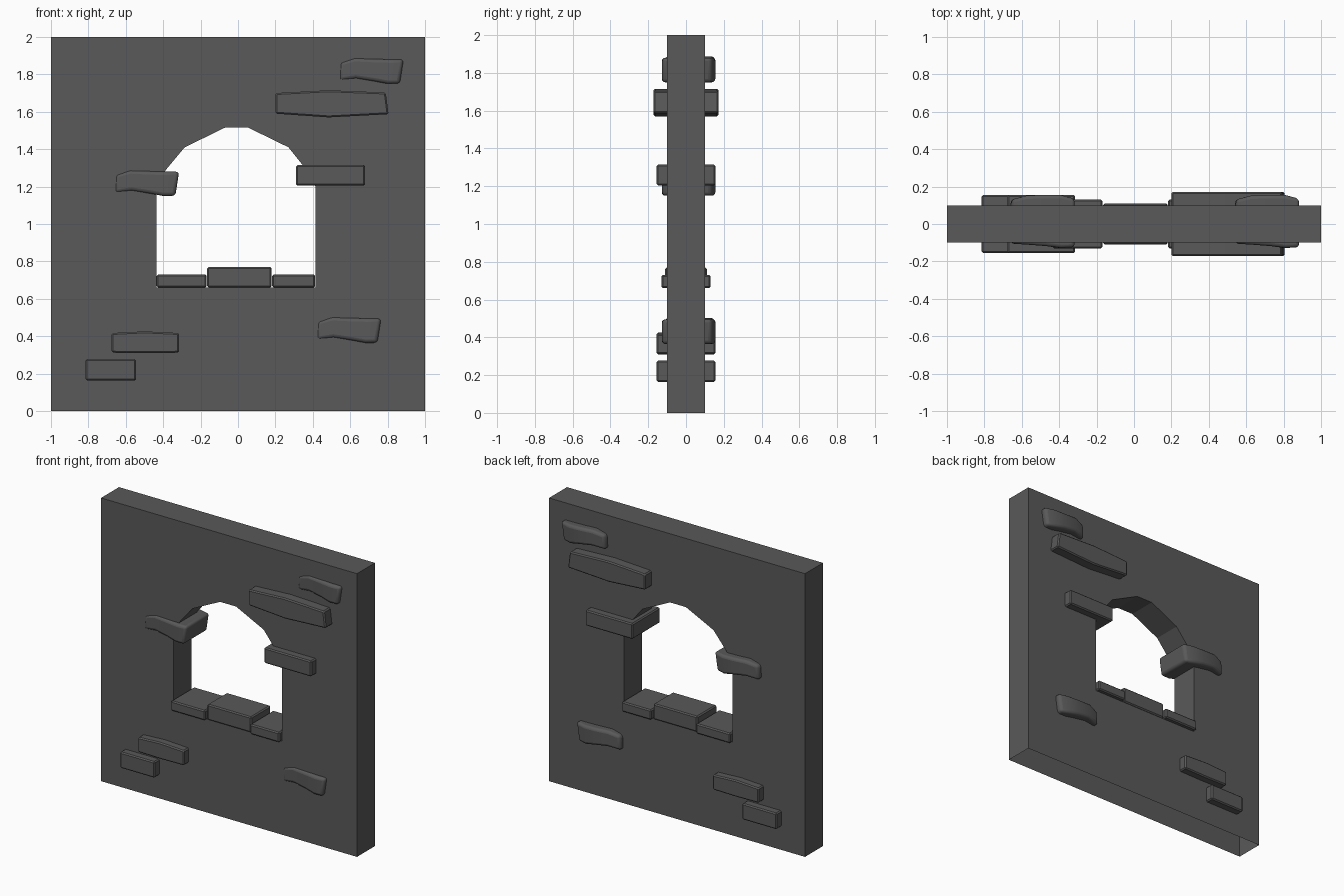
import bpy, bmesh, math

if "Cube" in bpy.data.objects:
    bpy.data.objects.remove(bpy.data.objects["Cube"])

stone = bpy.data.materials.new("dark grey stone")
stone.diffuse_color = (0.1, 0.1, 0.1, 1)
stone.use_nodes = True
stone.node_tree.nodes["Principled BSDF"].inputs["Base Color"].default_value = stone.diffuse_color


def finish(bm, name):
    bmesh.ops.recalc_face_normals(bm, faces=bm.faces[:])
    me = bpy.data.meshes.new(name)
    bm.to_mesh(me)
    bm.free()
    ob = bpy.data.objects.new(name, me)
    bpy.context.collection.objects.link(ob)
    me.materials.append(stone)
    return ob


def brick(name, sections, bevel=0.008, segments=1, smooth=False):
    """Skin sections along x: (x_low, x_high, z_low, z_high, y_front, y_back)."""
    bm = bmesh.new()
    rings = []
    for xl, xh, zl, zh, yf, yb in sections:
        rings.append([bm.verts.new(p) for p in
                      ((xl, yf, zl), (xl, yb, zl), (xh, yb, zh), (xh, yf, zh))])
    for a, b in zip(rings, rings[1:]):
        for i in range(4):
            j = (i + 1) % 4
            bm.faces.new((a[i], a[j], b[j], b[i]))
    bm.faces.new(rings[0])
    bm.faces.new(rings[-1])
    ob = finish(bm, name)
    mod = ob.modifiers.new("worn edges", 'BEVEL')
    mod.width = bevel
    mod.segments = segments
    mod.limit_method = 'ANGLE'
    mod.angle_limit = math.radians(40)
    if smooth:
        bpy.ops.object.select_all(action='DESELECT')
        ob.select_set(True)
        bpy.context.view_layer.objects.active = ob
        bpy.ops.object.shade_smooth_by_angle(angle=math.radians(50))
    return ob


def box_brick(name, x0, x1, z0, z1, y):
    brick(name, [(x, x, z0, z1, -y, y) for x in (x0, x1)])


# Wall with arched opening, open underneath
outer = [(-1, 0), (1, 0), (1, 2), (-1, 2)]
opening = [(-0.435, 0.66), (0.415, 0.66), (0.415, 1.2), (0.35, 1.31), (0.27, 1.41),
           (0.055, 1.515), (-0.07, 1.515), (-0.285, 1.41), (-0.385, 1.29), (-0.435, 1.2)]
bm = bmesh.new()
edges = []
for loop in (outer, opening):
    vs = [bm.verts.new((x, -0.1, z)) for x, z in loop]
    edges += [bm.edges.new((vs[i], vs[(i + 1) % len(vs)])) for i in range(len(vs))]
bmesh.ops.triangle_fill(bm, edges=edges, use_beauty=True, normal=(0, -1, 0))
ext = bmesh.ops.extrude_face_region(bm, geom=bm.faces[:], use_keep_orig=True)
bmesh.ops.translate(bm, vec=(0, 0.2, 0),
                    verts=[g for g in ext["geom"] if isinstance(g, bmesh.types.BMVert)])
under = [f for f in bm.faces if all(v.co.z < 0.001 for v in f.verts)]
bmesh.ops.delete(bm, geom=under, context='FACES_ONLY')
finish(bm, "wall")

# Straight bricks passing through the wall
box_brick("arch_brick_right", 0.31, 0.68, 1.205, 1.315, 0.155)
box_brick("lower_brick", -0.815, -0.545, 0.163, 0.277, 0.155)
brick("lower_long_brick", [(-0.675, -0.675, 0.312, 0.417, -0.155, 0.155),
                           (-0.5, -0.5, 0.309, 0.426, -0.155, 0.155),
                           (-0.315, -0.315, 0.312, 0.417, -0.155, 0.155)])
brick("large_brick", [(0.2, 0.2, 1.59, 1.70, -0.172, 0.172),
                      (0.485, 0.485, 1.57, 1.715, -0.172, 0.172),
                      (0.805, 0.79, 1.587, 1.703, -0.172, 0.172)])

# Window sill stones
box_brick("sill_left", -0.435, -0.168, 0.66, 0.73, 0.13)
box_brick("sill_middle", -0.165, 0.18, 0.66, 0.77, 0.11)
box_brick("sill_right", 0.183, 0.412, 0.66, 0.73, 0.13)

# Rounded, bent bricks: one shape repeated
bent = [(0.54, 0.545, 1.765, 1.865, -0.105, 0.13),
        (0.63, 0.625, 1.778, 1.887, -0.11, 0.152),
        (0.73, 0.73, 1.763, 1.882, -0.118, 0.156),
        (0.80, 0.81, 1.75, 1.88, -0.128, 0.155),
        (0.865, 0.885, 1.75, 1.88, -0.125, 0.135)]
for name, dx, dz in (("bent_brick_top", 0, 0), ("bent_brick_arch", -1.2, -0.6),
                     ("bent_brick_bottom", -0.12, -1.385)):
    brick(name, [(a + dx, b + dx, c + dz, d + dz, e, f) for a, b, c, d, e, f in bent],
          0.018, 3, True)
